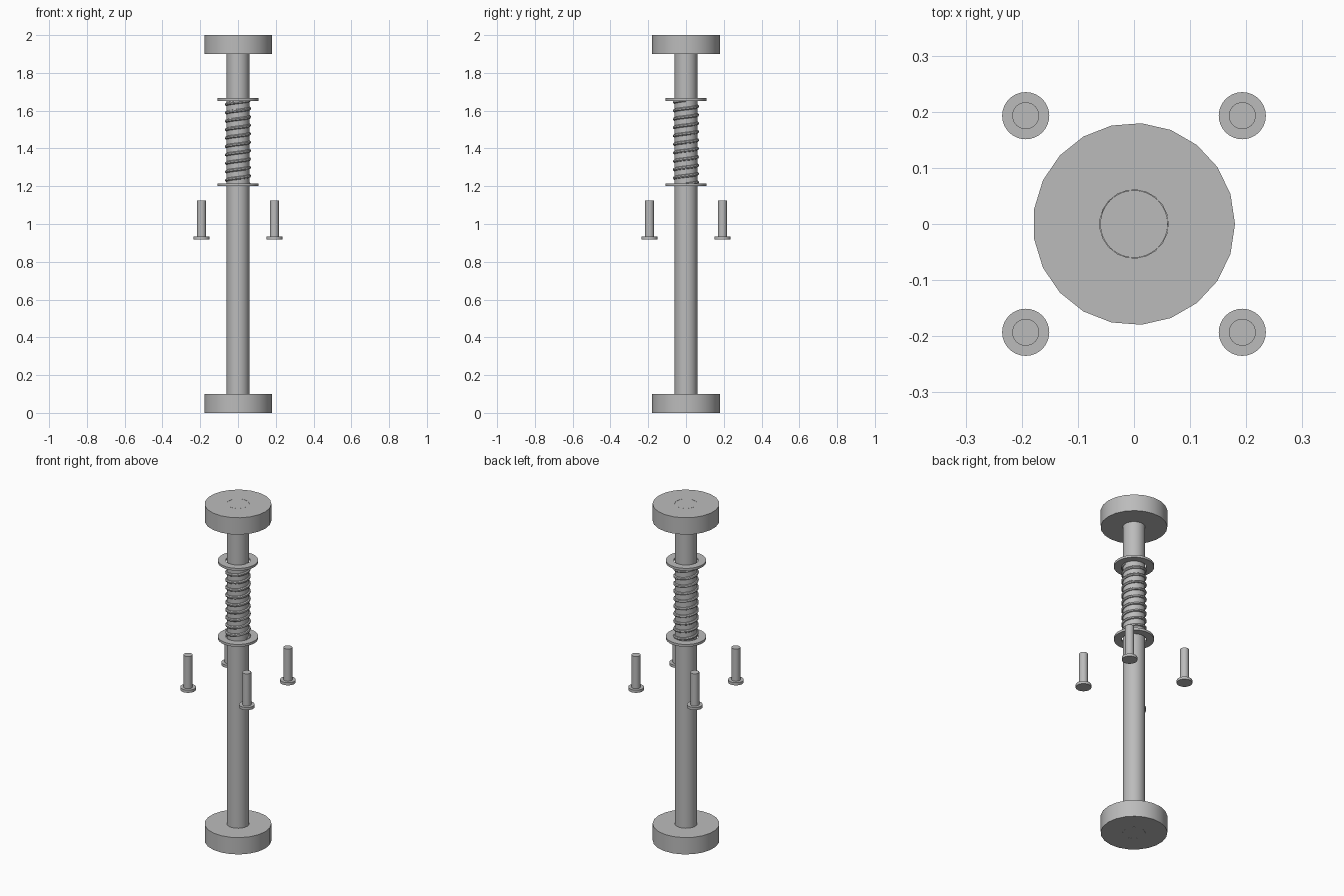
import bpy
import bmesh
import math
from mathutils import Vector

cube = bpy.data.objects.get("Cube")
if cube:
    bpy.data.objects.remove(cube, do_unlink=True)

# Single plain steel colour
steel = bpy.data.materials.new("steel_grey")
steel.use_nodes = True
colour = (0.5, 0.5, 0.5, 1)
steel.diffuse_color = colour
steel.node_tree.nodes["Principled BSDF"].inputs["Base Color"].default_value = colour


def finish(obj):
    """Smooth the round sides and keep the rims sharp."""
    bpy.ops.object.select_all(action='DESELECT')
    obj.select_set(True)
    bpy.context.view_layer.objects.active = obj
    bpy.ops.object.shade_smooth_by_angle(angle=math.radians(35))


def lathe(name, profile, sides, closed=False, location=(0, 0, 0)):
    """Turn a radius/height profile around the z axis."""
    bm = bmesh.new()
    verts = [bm.verts.new((r, 0, z)) for r, z in profile]
    edges = [bm.edges.new(pair) for pair in zip(verts, verts[1:])]
    if closed:
        edges.append(bm.edges.new((verts[-1], verts[0])))
    bmesh.ops.spin(bm, geom=verts + edges, cent=(0, 0, 0), axis=(0, 0, 1),
                   angle=math.tau, steps=sides)
    bmesh.ops.remove_doubles(bm, verts=bm.verts[:], dist=0.0001)
    bmesh.ops.recalc_face_normals(bm, faces=bm.faces[:])
    mesh = bpy.data.meshes.new(name)
    bm.to_mesh(mesh)
    bm.free()
    mesh.materials.append(steel)
    obj = bpy.data.objects.new(name, mesh)
    obj.location = location
    bpy.context.collection.objects.link(obj)
    finish(obj)
    return obj


def ring(name, inner, outer, bottom, top, sides):
    return lathe(name, [(inner, bottom), (outer, bottom), (outer, top), (inner, top)],
                 sides, closed=True)


# Full-length rod with a collar at each end
ROD = 0.06
lathe("rod", [(0, 0), (ROD, 0), (ROD, 2), (0, 2)], 48)
ring("bottom_collar", ROD + 0.001, 0.18, 0, 0.1, 21)
ring("top_collar", ROD + 0.001, 0.18, 1.9, 2, 21)

# Washers holding the spring
ring("lower_washer", 0.066, 0.108, 1.2, 1.214, 48)
ring("upper_washer", 0.066, 0.108, 1.652, 1.666, 48)

# Coil spring
TURNS, STEPS, WIRE = 10, 32, 0.009
START, END = 1.21, 1.656
curve = bpy.data.curves.new("spring", 'CURVE')
curve.dimensions = '3D'
curve.bevel_depth = WIRE
curve.bevel_resolution = 2
curve.use_fill_caps = True
spline = curve.splines.new('POLY')
count = TURNS * STEPS
spline.points.add(count)
for i, point in enumerate(spline.points):
    angle = math.tau * i / STEPS
    point.co = (ROD * math.cos(angle), ROD * math.sin(angle),
                START + (END - START) * i / count, 1)
curve.materials.append(steel)
spring = bpy.data.objects.new("spring", curve)
bpy.context.collection.objects.link(spring)
bpy.ops.object.select_all(action='DESELECT')
spring.select_set(True)
bpy.context.view_layer.objects.active = spring
bpy.ops.object.convert(target='MESH')
finish(bpy.context.view_layer.objects.active)

# Four headed pins standing around the rod
pin_profile = [(0, 0), (0.042, 0), (0.042, 0.016), (0.024, 0.016),
               (0.024, 0.207), (0, 0.207)]
for side, sx in (("left", 1), ("right", -1)):
    for end, sy in (("front", -1), ("back", 1)):
        lathe(f"{end}_{side}_pin", pin_profile, 32,
              location=Vector((0.193 * sx, 0.193 * sy, 0.918)))
